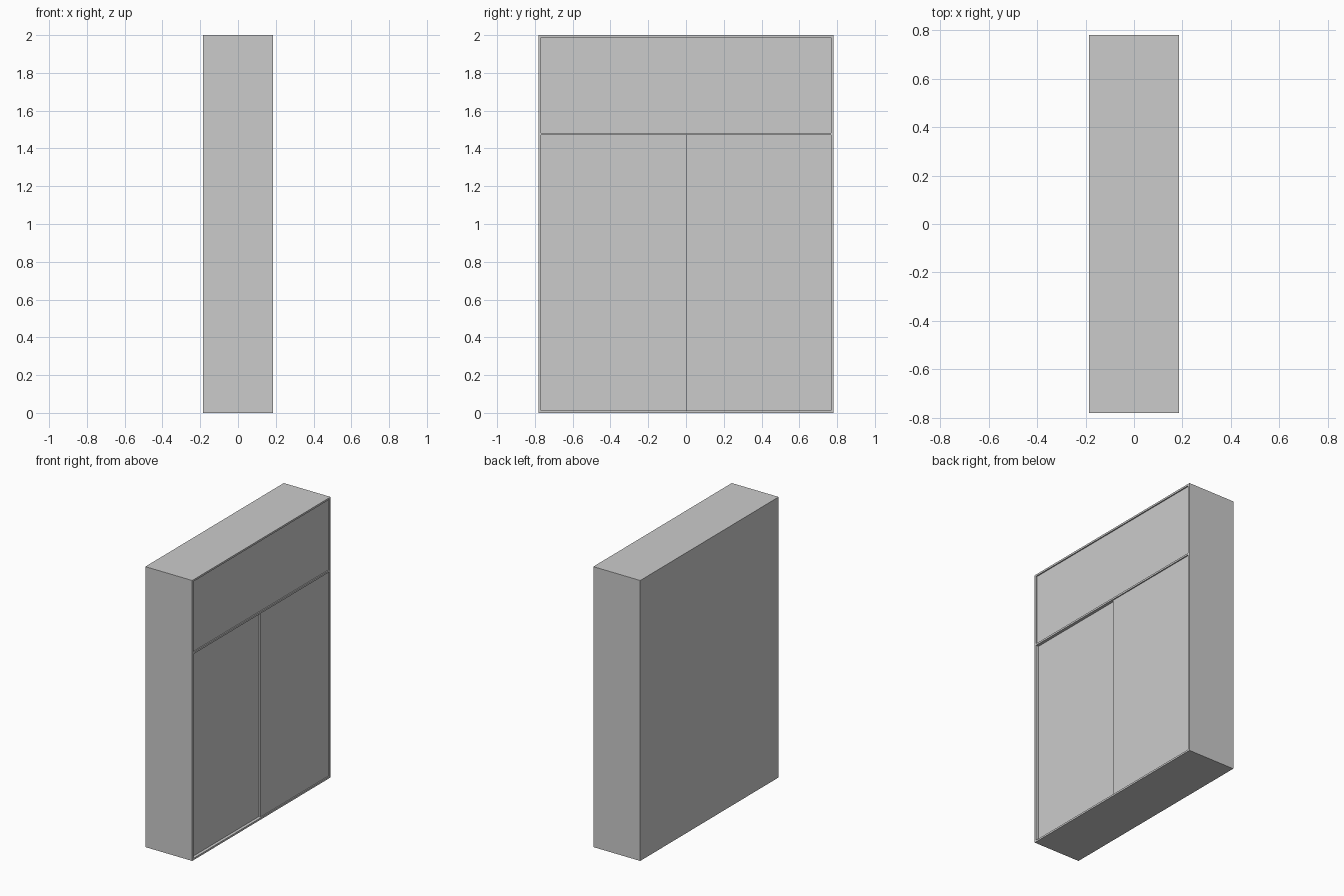
import bpy

if "Cube" in bpy.data.objects:
    bpy.data.objects.remove(bpy.data.objects["Cube"])

X, Y, H = 0.185, 0.78, 2.0   # half depth, half width, height
T = 0.013                    # board thickness
SHELF = 1.47                 # underside of the dividing shelf


def board(name, x0, x1, y0, y1, z0, z1):
    """Axis-aligned board given by its limits."""
    bpy.ops.mesh.primitive_cube_add(
        size=1, location=((x0 + x1) / 2, (y0 + y1) / 2, (z0 + z1) / 2))
    ob = bpy.context.object
    ob.name = name
    ob.scale = (x1 - x0, y1 - y0, z1 - z0)
    bpy.ops.object.transform_apply(location=False, rotation=False, scale=True)
    return ob


# Carcass: two full sides, with top, bottom, shelf and back fitted between
for name, s in (("side_panel_left", -1), ("side_panel_right", 1)):
    ys = sorted((s * Y, s * (Y - T)))
    board(name, -X, X, *ys, 0, H)
YI = Y - T
board("top_panel", -X, X, -YI, YI, H - T, H)
board("bottom_panel", -X, X, -YI, YI, 0, T)
board("dividing_shelf", -X + T, X, -YI, YI, SHELF, SHELF + T)
board("back_panel", -X, -X + T, -YI, YI, T, H - T)

# Upper front panel, slightly recessed in its frame
F = X - 0.008
board("upper_front_panel", F - T, F, -YI, YI, SHELF + T, H - T)

# Sliding doors: one runs behind the other
board("sliding_door_outer", F - T, F, 0, YI, T, SHELF)
R = F - T
board("sliding_door_inner", R - T, R, -YI, 0.02, T, SHELF)
